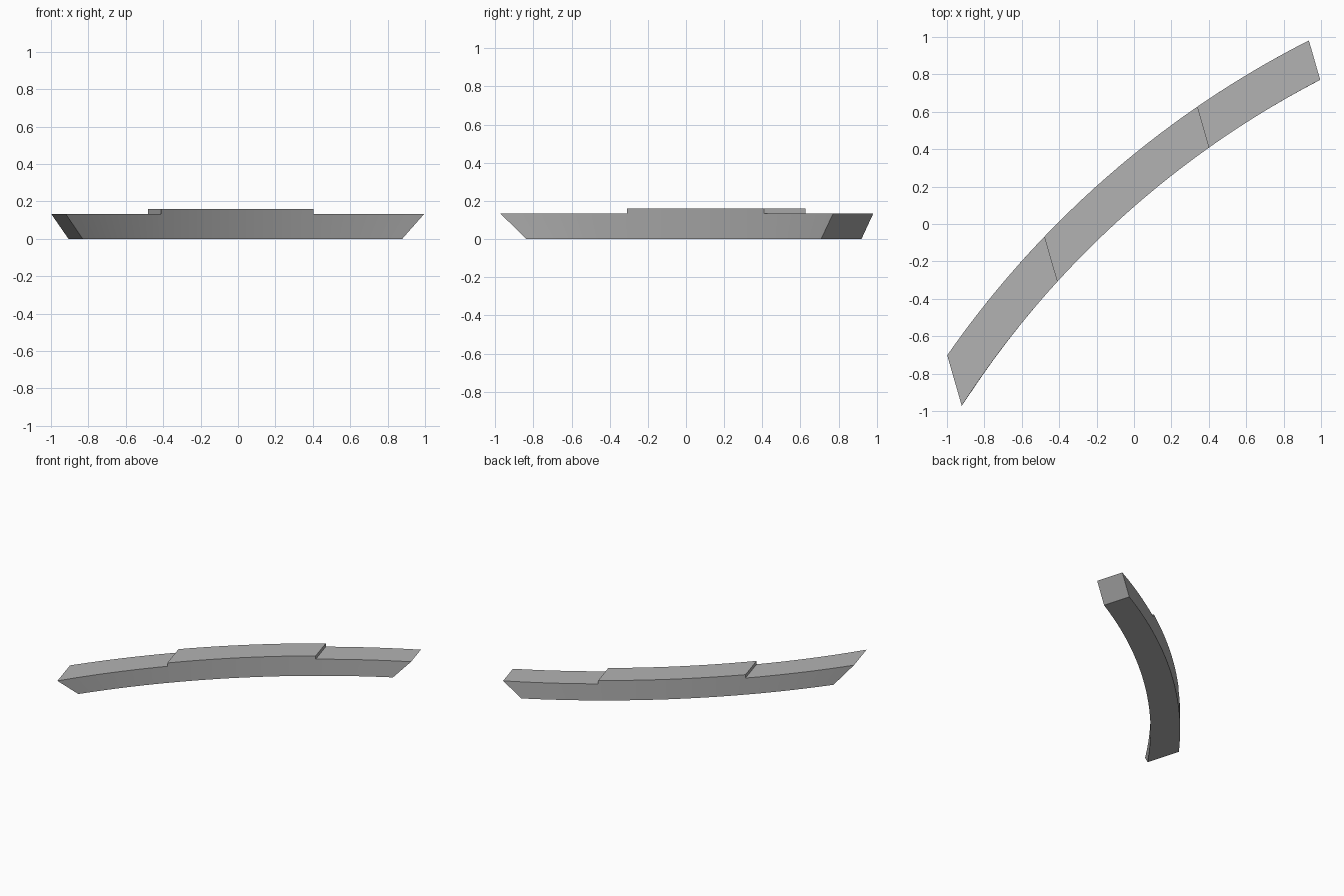
import bpy
import bmesh
import math
from mathutils import Vector

cube = bpy.data.objects.get("Cube")
if cube:
    bpy.data.objects.remove(cube, do_unlink=True)

# Local frame: stations run along the bar, both sides are concentric arcs
along = Vector((0.961, 0.277))
across = Vector((-0.277, 0.961))
centre_a, centre_b = 2.16, -4.48
inner_radius, outer_radius = 5.043, 5.258
base_height, step_height = 0.133, 0.027
top_breaks = (-1.154, -0.48, 0.5, 1.17)
bottom_breaks = (-1.03, -0.48, 0.5, 1.04)
segments = 12


def arc_point(a, radius, z):
    b = centre_b + math.sqrt(radius ** 2 - (a - centre_a) ** 2)
    p = along * a + across * b
    return (p.x, p.y, z)


def stations(breaks):
    out = [breaks[0]]
    for start, end in zip(breaks, breaks[1:]):
        out += [start + (end - start) * i / segments for i in range(1, segments + 1)]
    return out


# Curved bar with undercut ends
bm = bmesh.new()
rings = []
for low, high in zip(stations(bottom_breaks), stations(top_breaks)):
    corners = (
        arc_point(low, inner_radius, 0), arc_point(low, outer_radius, 0),
        arc_point(high, outer_radius, base_height), arc_point(high, inner_radius, base_height),
    )
    rings.append([bm.verts.new(c) for c in corners])
raised = []
for i, (r, s) in enumerate(zip(rings, rings[1:])):
    for k in range(4):
        n = (k + 1) % 4
        face = bm.faces.new((r[k], r[n], s[n], s[k]))
        if k == 2 and segments <= i < 2 * segments:
            raised.append(face)
bm.faces.new(rings[0])
bm.faces.new(rings[-1])

# Raised middle section
result = bmesh.ops.extrude_face_region(bm, geom=raised)
lifted = [g for g in result["geom"] if isinstance(g, bmesh.types.BMVert)]
bmesh.ops.translate(bm, verts=lifted, vec=(0, 0, step_height))
leftover = [f for f in raised if f.is_valid]
if leftover:
    bmesh.ops.delete(bm, geom=leftover, context="FACES_ONLY")
bmesh.ops.recalc_face_normals(bm, faces=bm.faces[:])

mesh = bpy.data.meshes.new("curved_bar")
bm.to_mesh(mesh)
bm.free()
bar = bpy.data.objects.new("curved_bar", mesh)
bpy.context.collection.objects.link(bar)

# Plain grey finish
grey = bpy.data.materials.new("plain_grey")
grey.use_nodes = True
colour = (0.45, 0.45, 0.45, 1)
grey.diffuse_color = colour
grey.node_tree.nodes["Principled BSDF"].inputs["Base Color"].default_value = colour
mesh.materials.append(grey)

bpy.ops.object.select_all(action="DESELECT")
bar.select_set(True)
bpy.context.view_layer.objects.active = bar
bpy.ops.object.shade_smooth_by_angle(angle=math.radians(30))
